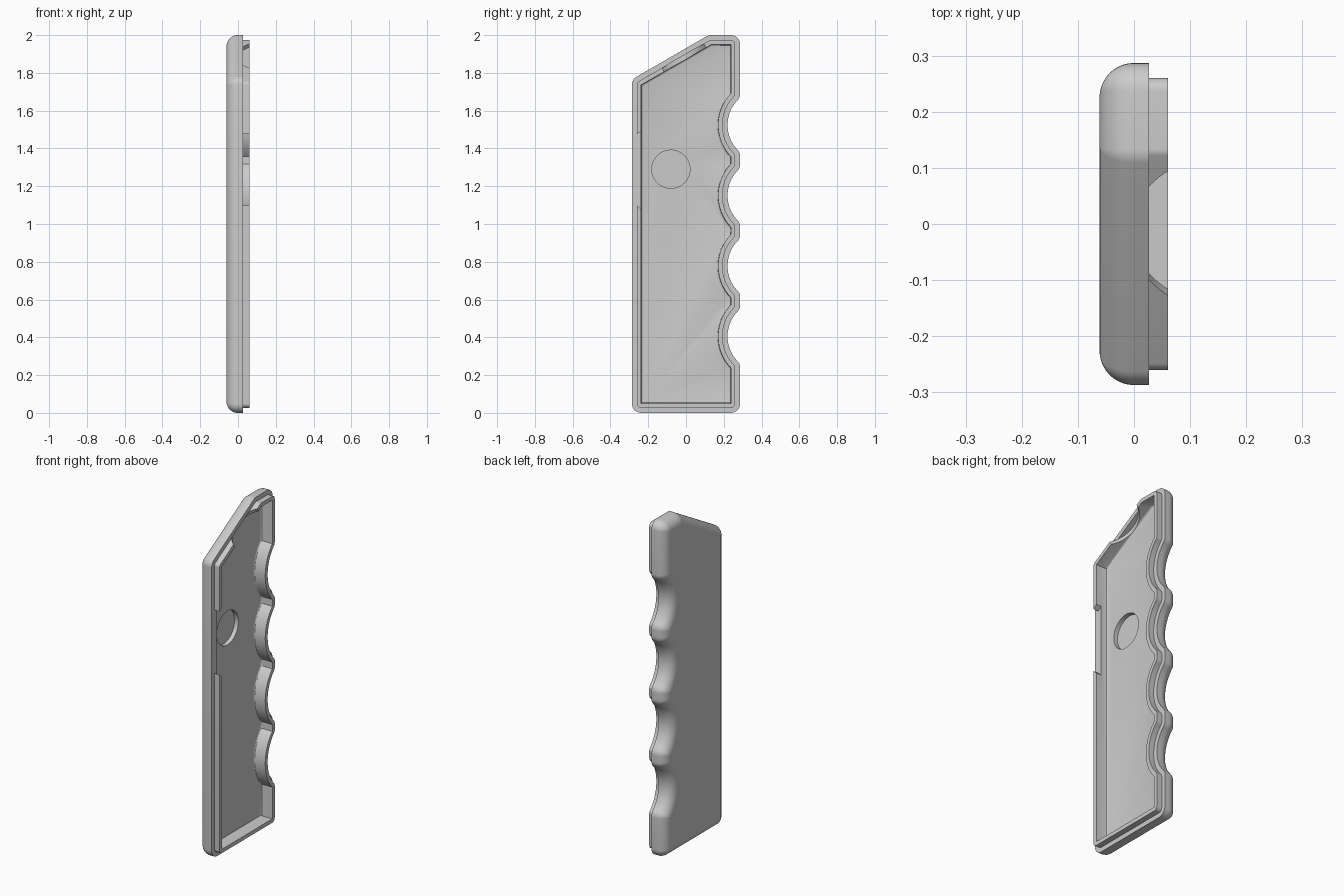
import bpy, bmesh
from math import sin, cos, pi, radians, sqrt, atan2
from mathutils import Vector, Matrix

cube = bpy.data.objects.get("Cube")
if cube:
    bpy.data.objects.remove(cube, do_unlink=True)

HALF = 0.287          # half width of the handle
ROUND = 0.05          # outline corner radius
WALL = 0.05
STEP = 0.027          # ledge outside the raised lip
BACK, LEDGE, RIM, FLOOR = -0.0615, 0.027, 0.0605, -0.0125
GROOVE_R, GROOVE_Y = 0.19, 0.41
GROOVES = [0.405 + 0.373 * i for i in range(4)]
SLOPE = radians(120)  # direction the sloped top faces

gray = bpy.data.materials.new("plain gray")
gray.use_nodes = True
gray.diffuse_color = (0.6, 0.6, 0.6, 1)
gray.node_tree.nodes["Principled BSDF"].inputs["Base Color"].default_value = (0.6, 0.6, 0.6, 1)


def polar(angle, r=1.0):
    return Vector((cos(angle), sin(angle)))* r


def arc(centre, r, a, b, n=8):
    return [centre + polar(a + (b - a) * i / n, r) for i in range(n + 1)]


def outline(d):
    """Handle outline in (y, z), moved inward by d."""
    m, r = max(d, ROUND), max(ROUND - d, 0)
    pts = []
    # finger grooves, bottom to top
    for zc in GROOVES:
        dy = GROOVE_Y - HALF + m
        dz = sqrt((GROOVE_R + m) ** 2 - dy ** 2)
        phi = atan2(dz, dy)
        pts += arc(Vector((HALF - m, zc - dz)), r, 0, phi)
        pts += arc(Vector((GROOVE_Y, zc)), GROOVE_R + d, pi + phi, pi - phi, 28)[1:-1]
        pts += arc(Vector((HALF - m, zc + dz)), r, -phi, 0)
    # rounded corners of the straight sides
    shoulder = 2 - (HALF + 0.12) * math_tan30
    corners = [((HALF, 2), 0, pi / 2), ((0.12, 2), pi / 2, SLOPE),
               ((-HALF, shoulder), SLOPE, pi),
               ((-HALF, 0), pi, 1.5 * pi), ((HALF, 0), 1.5 * pi, 2 * pi)]
    for corner, a, b in corners:
        na, nb = polar(a), polar(b)
        centre = Vector(corner) - (na + nb) * m / (1 + na.dot(nb))
        pts += arc(centre, r, a, b)
    return pts


math_tan30 = 1 / sqrt(3)


def finish(name, bm):
    bmesh.ops.recalc_face_normals(bm, faces=bm.faces)
    mesh = bpy.data.meshes.new(name)
    bm.to_mesh(mesh)
    bm.free()
    ob = bpy.data.objects.new(name, mesh)
    bpy.context.collection.objects.link(ob)
    mesh.materials.append(gray)
    return ob


# Shell: outline rings from the rounded back, over the lip, down to the floor
F = 0.0615
sections = [(BACK + F * (1 - cos(t)), F * (1 - sin(t)))
            for t in [pi / 2 * i / 10 for i in range(11)]]
sections += [(LEDGE, 0), (LEDGE, STEP), (RIM, STEP), (RIM, WALL)]
sections += [(FLOOR + 0.01 * (1 - sin(t)), WALL + 0.01 * (1 - cos(t)))
             for t in [pi / 2 * i / 3 for i in range(4)]]
bm = bmesh.new()
rings = [[bm.verts.new((x, p.x, p.y)) for p in outline(d)] for x, d in sections]
for lo, hi in zip(rings, rings[1:]):
    for i in range(len(lo)):
        j = (i + 1) % len(lo)
        bm.faces.new((lo[i], lo[j], hi[j], hi[i]))
bm.faces.new(rings[0][::-1])
bm.faces.new(rings[-1])
bmesh.ops.remove_doubles(bm, verts=bm.verts, dist=1e-5)
bmesh.ops.dissolve_degenerate(bm, edges=bm.edges, dist=1e-6)
shell = finish("handle_half_shell", bm)


def cylinder(name, centre, axis, r, depth):
    bm = bmesh.new()
    turn = Vector(axis).to_track_quat('Z', 'Y').to_matrix().to_4x4()
    bmesh.ops.create_cone(bm, cap_ends=True, segments=96, radius1=r, radius2=r,
                          depth=depth, matrix=Matrix.Translation(centre) @ turn)
    return finish(name, bm)


# Round pocket in the floor
pocket = cylinder("pocket_cutter", (0.0, -0.08, 1.29), (1, 0, 0), 0.101, 0.076)

# Arched opening through the inner part of the sloped top wall
n = polar(SLOPE)
mid = Vector((-0.03, 2 - 0.15 * math_tan30)) - n * (STEP - 0.0005 + 0.04)
arch = cylinder("arch_cutter", (0.15, mid.x, mid.y), (0, n.x, n.y), 0.156, 0.08)

# Flared gap in the front lip
bm = bmesh.new()
gap_shape = [(-0.27, 1.108), (-0.23, 1.07), (-0.23, 1.5), (-0.27, 1.467)]
face = bm.faces.new([bm.verts.new((LEDGE + 0.0002, y, z)) for y, z in gap_shape])
out = bmesh.ops.extrude_face_region(bm, geom=[face])
bmesh.ops.translate(bm, vec=(0.1, 0, 0),
                    verts=[v for v in out["geom"] if isinstance(v, bmesh.types.BMVert)])
gap = finish("gap_cutter", bm)

bpy.ops.object.select_all(action='DESELECT')
shell.select_set(True)
bpy.context.view_layer.objects.active = shell
for cutter in (pocket, arch, gap):
    cutter.hide_render = True
    mod = shell.modifiers.new(cutter.name, 'BOOLEAN')
    mod.operation, mod.solver, mod.object = 'DIFFERENCE', 'EXACT', cutter
    bpy.ops.object.modifier_apply(modifier=mod.name)
    bpy.data.objects.remove(cutter, do_unlink=True)

bpy.ops.object.shade_smooth_by_angle(angle=radians(30))
